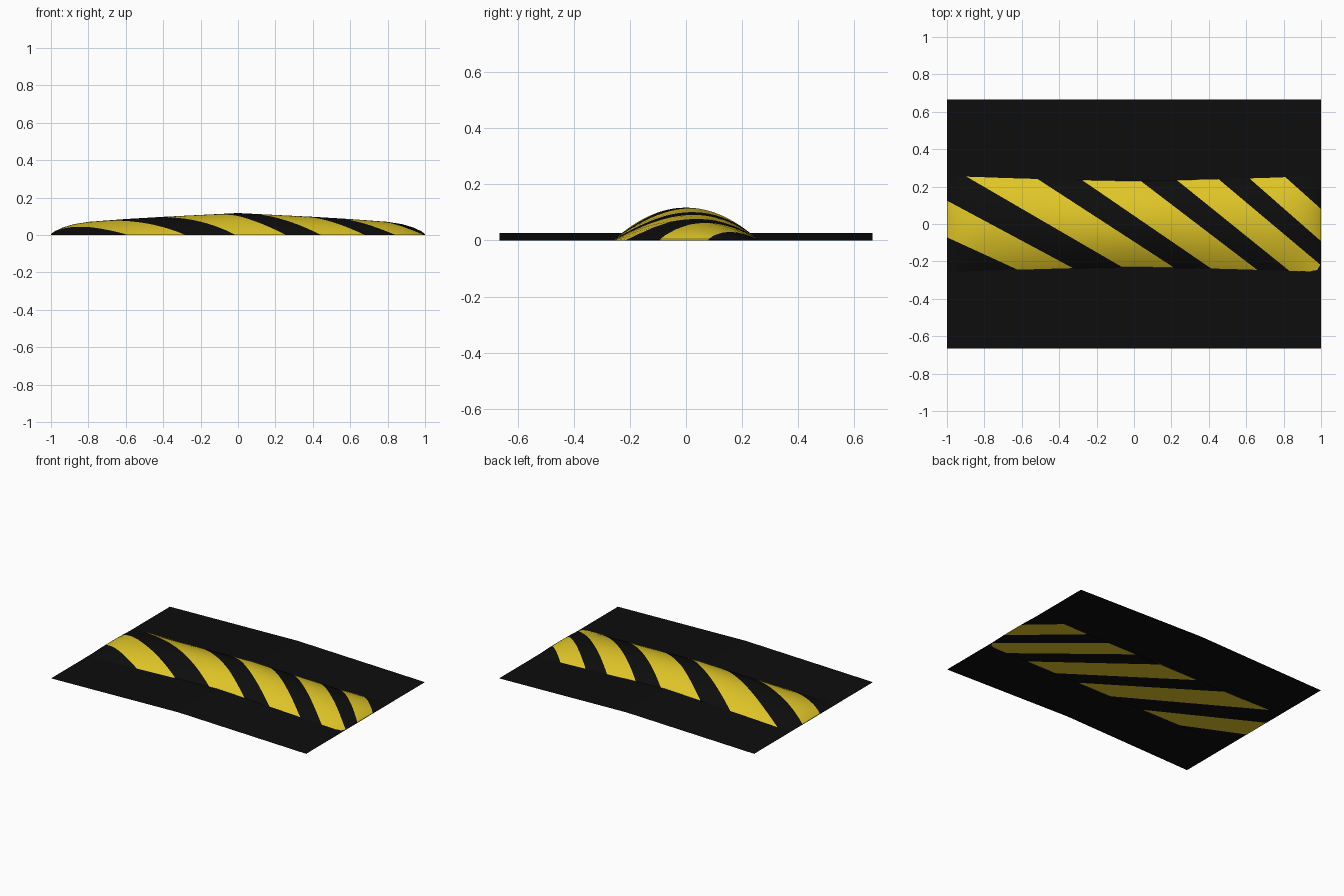
import bpy, bmesh, math
from mathutils import Vector

if "Cube" in bpy.data.objects:
    bpy.data.objects.remove(bpy.data.objects["Cube"])


def material(name, color):
    m = bpy.data.materials.new(name)
    m.diffuse_color = (*color, 1)
    m.use_nodes = True
    m.node_tree.nodes["Principled BSDF"].inputs["Base Color"].default_value = m.diffuse_color
    return m


black = material("asphalt black", (0.004, 0.004, 0.004))
yellow = material("warning yellow", (0.74, 0.56, 0.02))


def make_object(name, bm, mats):
    me = bpy.data.meshes.new(name)
    bm.to_mesh(me)
    bm.free()
    ob = bpy.data.objects.new(name, me)
    bpy.context.collection.objects.link(ob)
    for m in mats:
        me.materials.append(m)
    return ob


# Road: thin sheet folded into a low ridge across the middle
bm = bmesh.new()
rows = [[bm.verts.new((x, y, z)) for y in (-0.665, 0.665)]
        for x, z in ((-1, 0.0), (0, 0.026), (1, 0.0))]
for a, b in zip(rows, rows[1:]):
    bm.faces.new((a[0], b[0], b[1], a[1]))
make_object("road_sheet", bm, [black])

# Speed bump: parabolic sections lofted along x (x, height, half width)
half = [(0, 0.117, 0.26), (0.2, 0.107, 0.26), (0.4, 0.097, 0.26), (0.6, 0.085, 0.26),
        (0.8, 0.07, 0.26), (0.88, 0.057, 0.26), (0.94, 0.039, 0.26),
        (0.98, 0.02, 0.25), (1.0, 0.005, 0.21)]
sections = [(-x, h, w) for x, h, w in reversed(half[1:])] + half
N = 24
bm = bmesh.new()
loops = []
for x, h, w in sections:
    ts = [-math.cos(math.pi * i / N) * 0.4 + (2 * i / N - 1) * 0.6 for i in range(N + 1)]
    loops.append([bm.verts.new((x, w * t, h * (1 - t * t))) for t in ts])
for a, b in zip(loops, loops[1:]):
    for i in range(N):
        bm.faces.new((a[i], b[i], b[i + 1], a[i + 1]))
    bm.faces.new((a[0], a[N], b[N], b[0]))  # flat underside
bm.faces.new(loops[0])
bm.faces.new(loops[-1][::-1])
bmesh.ops.recalc_face_normals(bm, faces=bm.faces[:])

# Stripe edges: x at y = +0.25 and x at y = -0.25, alternating start and end
edges = [(-1.70, -0.61), (-1.233, -0.30), (-0.89, -0.03), (-0.53, 0.24), (-0.30, 0.43),
         (0.01, 0.665), (0.21, 0.83), (0.44, 1.035), (0.61, 1.18), (0.81, 1.37)]
for x1, x0 in edges:
    bmesh.ops.bisect_plane(bm, geom=bm.verts[:] + bm.edges[:] + bm.faces[:], dist=1e-5,
                           plane_co=Vector((x1, 0.25, 0)),
                           plane_no=Vector((0.5, x0 - x1, 0)).normalized())
for f in bm.faces:
    c = f.calc_center_median()
    s = (0.25 - c.y) / 0.5
    passed = sum(c.x > x1 + (x0 - x1) * s for x1, x0 in edges)
    f.material_index = passed % 2
bump = make_object("speed_bump", bm, [black, yellow])
bpy.context.view_layer.objects.active = bump
bump.select_set(True)
bpy.ops.object.shade_smooth_by_angle(angle=math.radians(30))
